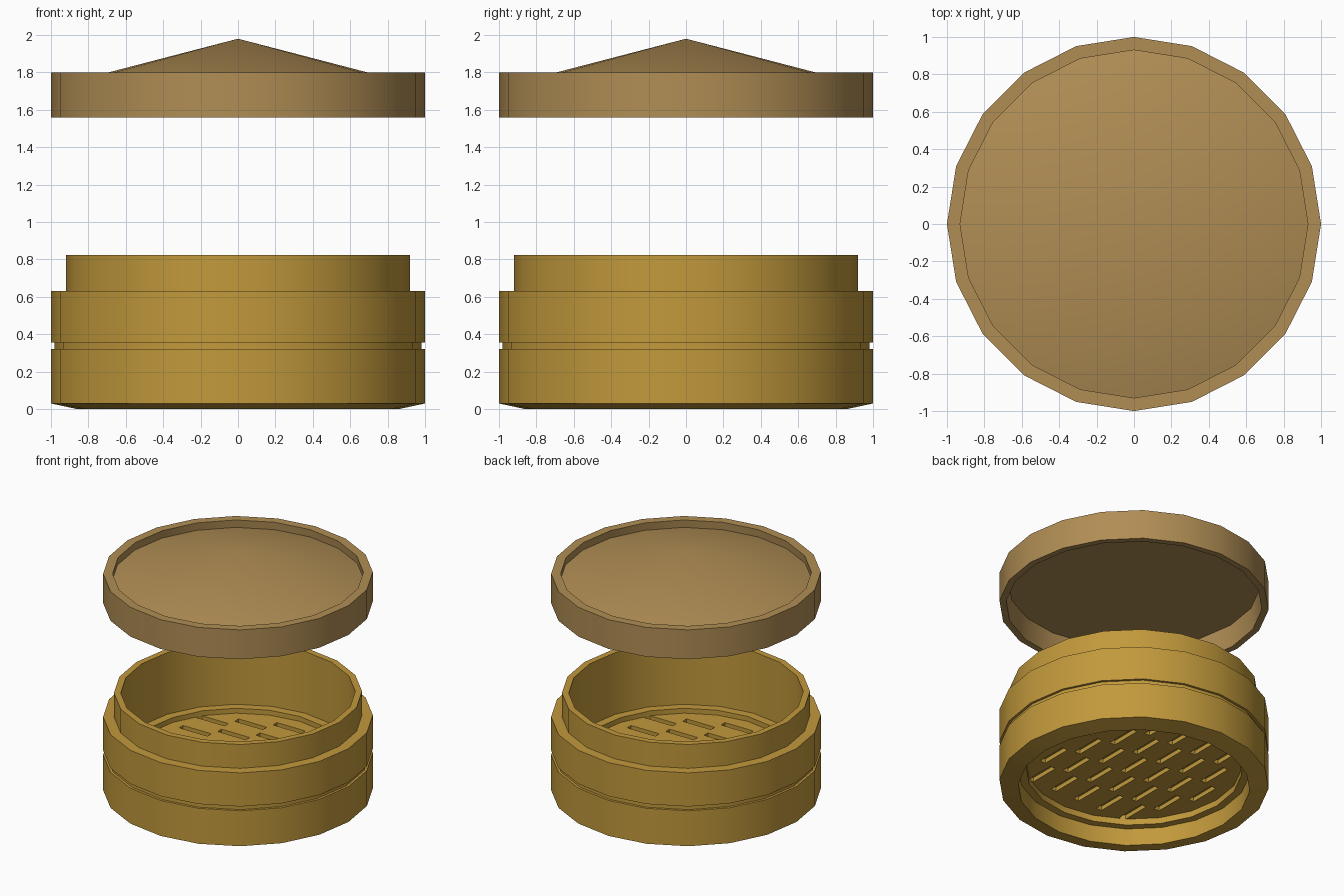
import bpy, bmesh
from math import cos, sin, pi, radians, hypot

if "Cube" in bpy.data.objects:
    bpy.data.objects.remove(bpy.data.objects["Cube"])

SIDES = 20


def material(name, rgb):
    m = bpy.data.materials.new(name)
    m.diffuse_color = (*rgb, 1)
    m.use_nodes = True
    m.node_tree.nodes["Principled BSDF"].inputs["Base Color"].default_value = m.diffuse_color
    return m


BAMBOO = material("bamboo", (0.54, 0.32, 0.045))
LID = material("lid_bamboo", (0.44, 0.27, 0.09))


def finish(name, bm, mat=None, smooth=True):
    bmesh.ops.recalc_face_normals(bm, faces=bm.faces)
    mesh = bpy.data.meshes.new(name)
    bm.to_mesh(mesh)
    bm.free()
    obj = bpy.data.objects.new(name, mesh)
    bpy.context.collection.objects.link(obj)
    if mat:
        mesh.materials.append(mat)
    if smooth:
        bpy.ops.object.select_all(action='DESELECT')
        obj.select_set(True)
        bpy.context.view_layer.objects.active = obj
        bpy.ops.object.shade_smooth_by_angle(angle=radians(30))
    return obj


def ring(name, profile, mat):
    """Revolve a closed (radius, z) profile around z."""
    bm = bmesh.new()
    loops = [[bm.verts.new((r * cos(2 * pi * i / SIDES), r * sin(2 * pi * i / SIDES), z))
              for r, z in profile] for i in range(SIDES)]
    n = len(profile)
    for i in range(SIDES):
        a, b = loops[i], loops[(i + 1) % SIDES]
        for j in range(n):
            k = (j + 1) % n
            bm.faces.new((a[j], b[j], b[k], a[k]))
    return finish(name, bm, mat)


def cone(name, r1, r2, z1, z2, mat, smooth=True):
    bm = bmesh.new()
    bmesh.ops.create_cone(bm, cap_ends=True, segments=SIDES, radius1=r1, radius2=r2, depth=z2 - z1)
    # start the polygon on the x axis and lift it into place
    for v in bm.verts:
        v.co.z += (z1 + z2) / 2
    return finish(name, bm, mat, smooth)


# stacked rings of the basket
ring("lower_ring", [(.86, 0), (1, .03), (1, .32), (.86, .32)], BAMBOO)
ring("upper_ring", [(.86, .32), (.98, .32), (.98, .355), (1, .355), (1, .63),
                    (.92, .63), (.92, .825), (.87, .825), (.87, .32)], BAMBOO)
ring("floor_lip", [(.80, .14), (.865, .14), (.865, .32), (.80, .32)], BAMBOO)

# woven floor: staggered slots along x on top and along y underneath
floor = cone("steaming_floor", .81, .81, .19, .28, BAMBOO, False)
bm = bmesh.new()
for z, along_x in ((.28, True), (.19, False)):
    for col in range(-3, 4):
        for row in range(-4, 5):
            u, v = col * .27, (row + .5 * (col % 2)) * .22
            if hypot(u, v) > .78:
                continue
            x, y = (u, v) if along_x else (v, u)
            lx, ly = (.255, .05) if along_x else (.05, .255)
            for vert in bmesh.ops.create_cube(bm, size=1)["verts"]:
                c = vert.co
                vert.co = (x + c.x * lx, y + c.y * ly, z + c.z * .07)
cutter = finish("slot_cutter", bm, None, False)
cutter.hide_render = True
mod = floor.modifiers.new("slots", 'BOOLEAN')
mod.operation = 'DIFFERENCE'
mod.solver = 'EXACT'
mod.object = cutter
bpy.context.view_layer.objects.active = floor
bpy.ops.object.modifier_apply(modifier=mod.name)
bpy.data.objects.remove(cutter)

# raised lid: rim and shallow pointed cover
ring("lid_rim", [(.95, 1.56), (1, 1.56), (1, 1.80), (.93, 1.80)], LID)
cone("lid_cover", .935, 0, 1.737, 1.98, LID)
